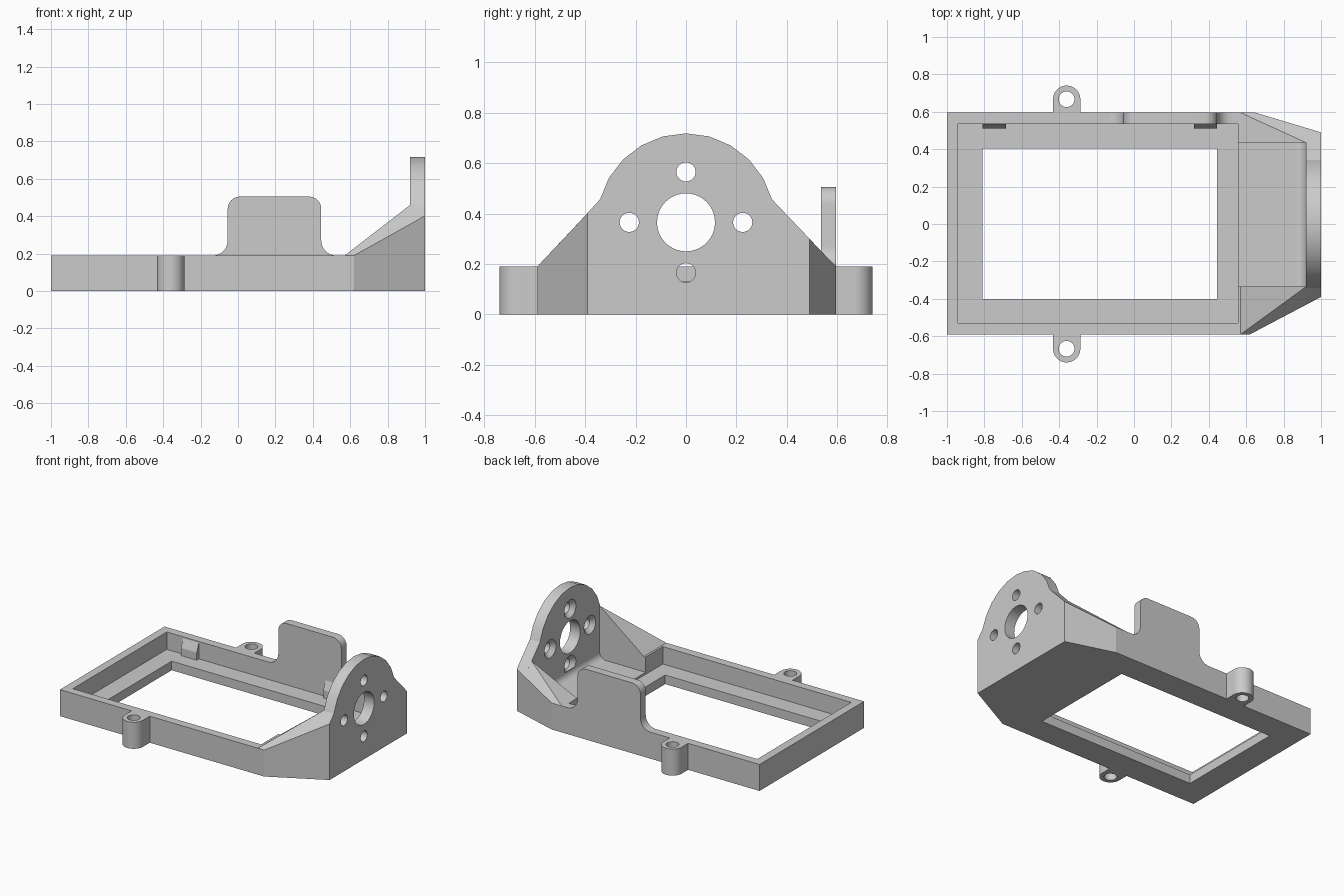
import bpy, bmesh, math
from mathutils import Vector

old = bpy.data.objects.get("Cube")
if old:
    bpy.data.objects.remove(old, do_unlink=True)

grey = bpy.data.materials.new("plain grey")
grey.use_nodes = True
COLOUR = (0.6, 0.6, 0.6, 1)
grey.diffuse_color = COLOUR
grey.node_tree.nodes["Principled BSDF"].inputs["Base Color"].default_value = COLOUR

H = 0.19           # frame height
FLOOR = 0.065      # cavity floor
POCKET = 0.08      # floor in front of the mounting plate
Y0, Y1 = -0.59, 0.595
HUB = 0.365        # height of the plate's centre


def finish(name, bm):
    bmesh.ops.recalc_face_normals(bm, faces=bm.faces)
    mesh = bpy.data.meshes.new(name)
    bm.to_mesh(mesh)
    bm.free()
    mesh.materials.append(grey)
    obj = bpy.data.objects.new(name, mesh)
    bpy.context.collection.objects.link(obj)
    return obj


def loft(name, ring_a, ring_b):
    """Solid between two matching outlines."""
    bm = bmesh.new()
    a = [bm.verts.new(p) for p in ring_a]
    b = [bm.verts.new(p) for p in ring_b]
    bm.faces.new(a)
    bm.faces.new(b)
    for i in range(len(a)):
        j = (i + 1) % len(a)
        bm.faces.new((a[i], a[j], b[j], b[i]))
    return finish(name, bm)


def hull(name, points):
    bm = bmesh.new()
    for p in points:
        bm.verts.new(p)
    bmesh.ops.convex_hull(bm, input=bm.verts)
    bmesh.ops.dissolve_limit(bm, angle_limit=0.01, verts=bm.verts, edges=bm.edges)
    return finish(name, bm)


def box(name, x0, x1, y0, y1, z0, z1):
    return hull(name, [(x, y, z) for x in (x0, x1) for y in (y0, y1) for z in (z0, z1)])


def rod(name, centre, radius, length, axis, radius2=None):
    bm = bmesh.new()
    bmesh.ops.create_cone(bm, cap_ends=True, segments=40, radius1=radius,
                          radius2=radius if radius2 is None else radius2, depth=length)
    turn = Vector((0, 0, 1)).rotation_difference(Vector(axis)).to_matrix()
    bmesh.ops.rotate(bm, verts=bm.verts, matrix=turn)
    bmesh.ops.translate(bm, verts=bm.verts, vec=centre)
    return finish(name, bm)


def cut(target, cutters):
    for c in cutters:
        mod = target.modifiers.new("cut", "BOOLEAN")
        mod.operation, mod.solver, mod.object = "DIFFERENCE", "EXACT", c
        bpy.context.view_layer.objects.active = target
        bpy.ops.object.modifier_apply(modifier=mod.name)
        bpy.data.objects.remove(c, do_unlink=True)


def smooth(obj):
    bpy.ops.object.select_all(action="DESELECT")
    obj.select_set(True)
    bpy.context.view_layer.objects.active = obj
    bpy.ops.object.shade_smooth_by_angle(angle=math.radians(20))


def arc(cx, cz, r, start, end, steps=8):
    angles = [math.radians(start + (end - start) * i / steps) for i in range(steps + 1)]
    return [(cx + r * math.cos(t), cz + r * math.sin(t)) for t in angles]


# Tray frame with cavity, window and pocket
foot = [(-1, Y0), (0.62, Y0), (0.92, -0.432), (0.92, 0.514), (0.65, Y1), (-1, Y1)]
frame = loft("frame", [(x, y, 0) for x, y in foot], [(x, y, H) for x, y in foot])
cut(frame, [
    box("cavity", -0.94, 0.555, -0.53, 0.535, FLOOR, 0.4),
    box("pocket", 0.5, 0.95, -0.335, 0.435, POCKET, 0.4),
    box("window", -0.81, 0.445, -0.4, 0.405, -0.2, 0.3),
])

# Round-topped mounting plate with tapering sides
crown = arc(0, HUB, 0.353, 15, 165, 10)


def plate_ring(x, left, left_z, right, right_z):
    outline = [(left, 0), (left, left_z)] + crown + [(right, right_z), (right, 0)]
    return [(x, y, z) for y, z in outline]


plate = loft("mounting_plate", plate_ring(0.92, 0.514, 0.274, -0.432, 0.357),
             plate_ring(1, 0.49, 0.30, -0.39, 0.403))
cutters = [rod("shaft_hole", (0.96, 0, HUB), 0.115, 0.4, (1, 0, 0))]
for y, z in [(0.225, HUB), (-0.225, HUB), (0, HUB + 0.2), (0, HUB - 0.2)]:
    cutters.append(rod("screw_hole", (0.96, y, z), 0.038, 0.4, (1, 0, 0)))
    cutters.append(rod("countersink", (0.93, y, z), 0.075, 0.04, (1, 0, 0), 0.038))
cut(plate, cutters)
smooth(plate)

# Sloping gussets either side of the plate
hull("right_gusset", [
    (0.57, Y0, H), (0.62, Y0, H), (0.57, -0.335, H), (0.92, -0.335, H), (0.92, -0.432, H),
    (0.92, -0.335, 0.46), (0.92, -0.432, 0.357)])
hull("left_gusset", [
    (0.57, Y1, H), (0.65, Y1, H), (0.57, 0.435, H), (0.92, 0.435, H), (0.92, 0.514, H),
    (0.92, 0.435, 0.357), (0.92, 0.514, 0.274)])

# Small cove where the pocket floor meets the plate
cove = [(0.92, POCKET)] + arc(0.87, POCKET + 0.05, 0.05, 0, -90)
smooth(loft("plate_cove", [(x, -0.335, z) for x, z in cove], [(x, 0.435, z) for x, z in cove]))

# Upright rear tab with rounded corners and flared foot
R, F = 0.065, 0.08
T0, T1, TOP = -0.055, 0.445, 0.505
tab = (arc(T1 + F, H + F, F, 270, 180) + arc(T1 - R, TOP - R, R, 0, 90)
       + arc(T0 + R, TOP - R, R, 90, 180) + arc(T0 - F, H + F, F, 0, -90))
smooth(loft("rear_tab", [(x, 0.535, z) for x, z in tab], [(x, Y1, z) for x, z in tab]))

# Screw lugs on both long sides
for side, wall, name in ((1, Y1, "rear_lug"), (-1, Y0, "front_lug")):
    cy = side * 0.667
    ring = [(-0.287, wall)] + arc(-0.36, cy, 0.073, 0, side * 180, 24) + [(-0.433, wall)]
    lug = loft(name, [(x, y, 0) for x, y in ring], [(x, y, H) for x, y in ring])
    cut(lug, [rod("lug_hole", (-0.36, cy, 0.1), 0.042, 0.6, (0, 0, 1))])
    smooth(lug)

# Wedge catches inside the rear wall
for x0, x1, name in ((-0.81, -0.685, "outer_catch"), (0.32, 0.445, "inner_catch")):
    hull(name, [(x, y, z) for x in (x0, x1) for y, z in
                ((0.535, 0.18), (0.51, 0.12), (0.51, FLOOR), (0.535, FLOOR))])
